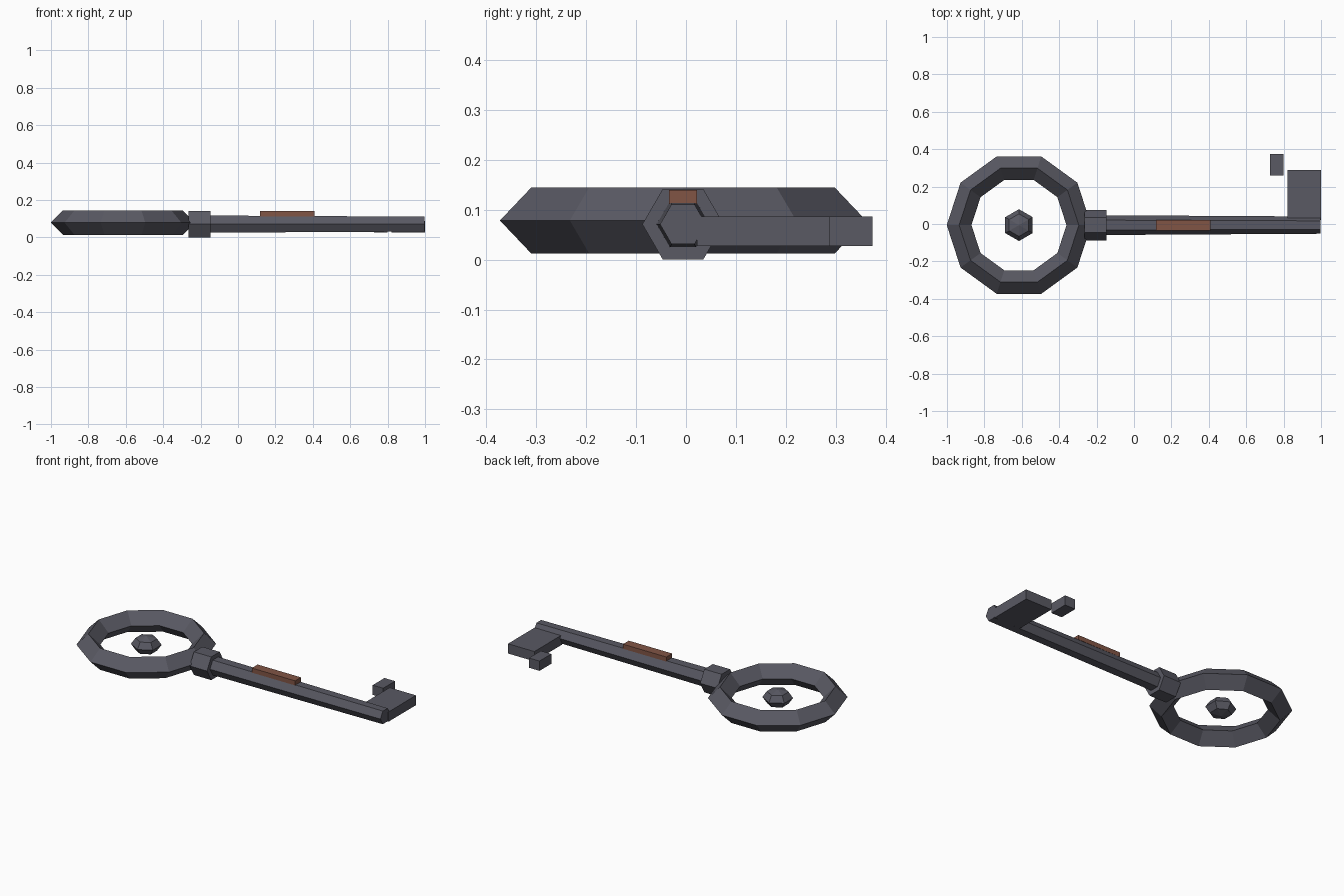
import bpy
import bmesh
from math import pi, cos, sin
from mathutils import Matrix, Vector

cube = bpy.data.objects.get("Cube")
if cube:
    bpy.data.objects.remove(cube)

MID_Y = -0.006      # long axis of the key
SHAFT_Z = 0.071


def make_material(name, color):
    mat = bpy.data.materials.new(name)
    mat.use_nodes = True
    mat.diffuse_color = (*color, 1)
    mat.node_tree.nodes["Principled BSDF"].inputs["Base Color"].default_value = (*color, 1)
    return mat


iron = make_material("dark iron", (0.10, 0.10, 0.125))
rust = make_material("rust brown", (0.22, 0.09, 0.06))


def finish(name, bm, mat):
    bmesh.ops.recalc_face_normals(bm, faces=bm.faces)
    mesh = bpy.data.meshes.new(name)
    bm.to_mesh(mesh)
    bm.free()
    mesh.materials.append(mat)
    obj = bpy.data.objects.new(name, mesh)
    bpy.context.collection.objects.link(obj)
    return obj


def box(name, x, y, z, mat):
    bm = bmesh.new()
    bmesh.ops.create_cube(bm, size=1)
    for v in bm.verts:
        v.co = Vector([(r[0] + r[1]) / 2 + c * (r[1] - r[0]) for r, c in zip((x, y, z), v.co)])
    return finish(name, bm, mat)


def hex_rod(name, x0, x1, r0, r1, mat):
    """Six-sided rod along x with its corners pointing sideways."""
    bm = bmesh.new()
    rings = []
    for x, r in ((x0, r0), (x1, r1)):
        rings.append([bm.verts.new((x, MID_Y + r * cos(i * pi / 3), SHAFT_Z + r * sin(i * pi / 3)))
                      for i in range(6)])
    for i in range(6):
        j = (i + 1) % 6
        bm.faces.new((rings[0][i], rings[0][j], rings[1][j], rings[1][i]))
    for ring in rings:
        bm.faces.new(ring)
    return finish(name, bm, mat)


# Bow: ten-sided ring with a diamond section
bow_center = Vector((-0.615, MID_Y, 0.0785))
bm = bmesh.new()
rings = []
for i in range(10):
    a = i * pi / 5
    ring = []
    for k in range(4):
        r = 0.32 + 0.066 * cos(k * pi / 2)
        ring.append(bm.verts.new(bow_center + Vector((r * cos(a), r * sin(a), 0.066 * sin(k * pi / 2)))))
    rings.append(ring)
for i in range(10):
    a, b = rings[i], rings[(i + 1) % 10]
    for k in range(4):
        bm.faces.new((a[k], b[k], b[(k + 1) % 4], a[(k + 1) % 4]))
finish("bow_ring", bm, iron)

# Faceted bead in the middle of the bow
bm = bmesh.new()
bmesh.ops.create_uvsphere(bm, u_segments=6, v_segments=4, radius=0.085)
turn = pi / 2 if max(v.co.x for v in bm.verts) > 0.08 else 0
bmesh.ops.transform(bm, verts=bm.verts, matrix=Matrix.Translation(bow_center)
                    @ Matrix.Diagonal((1, 1, 0.6, 1)) @ Matrix.Rotation(turn, 4, "Z"))
finish("bow_bead", bm, iron)

# Collar and tapered shaft
hex_rod("collar", -0.265, -0.148, 0.0815, 0.0815, iron)
hex_rod("shaft", -0.2, 0.998, 0.053, 0.046, iron)

# Plate on the shaft
box("shaft_plate", (0.117, 0.41), (MID_Y - 0.028, MID_Y + 0.028), (0.112, 0.14), rust)

# Bit and its loose tooth
box("bit", (0.822, 1.0), (0.022, 0.288), (0.027, 0.0865), iron)
box("bit_tooth", (0.727, 0.798), (0.26, 0.374), (0.027, 0.0865), iron)
